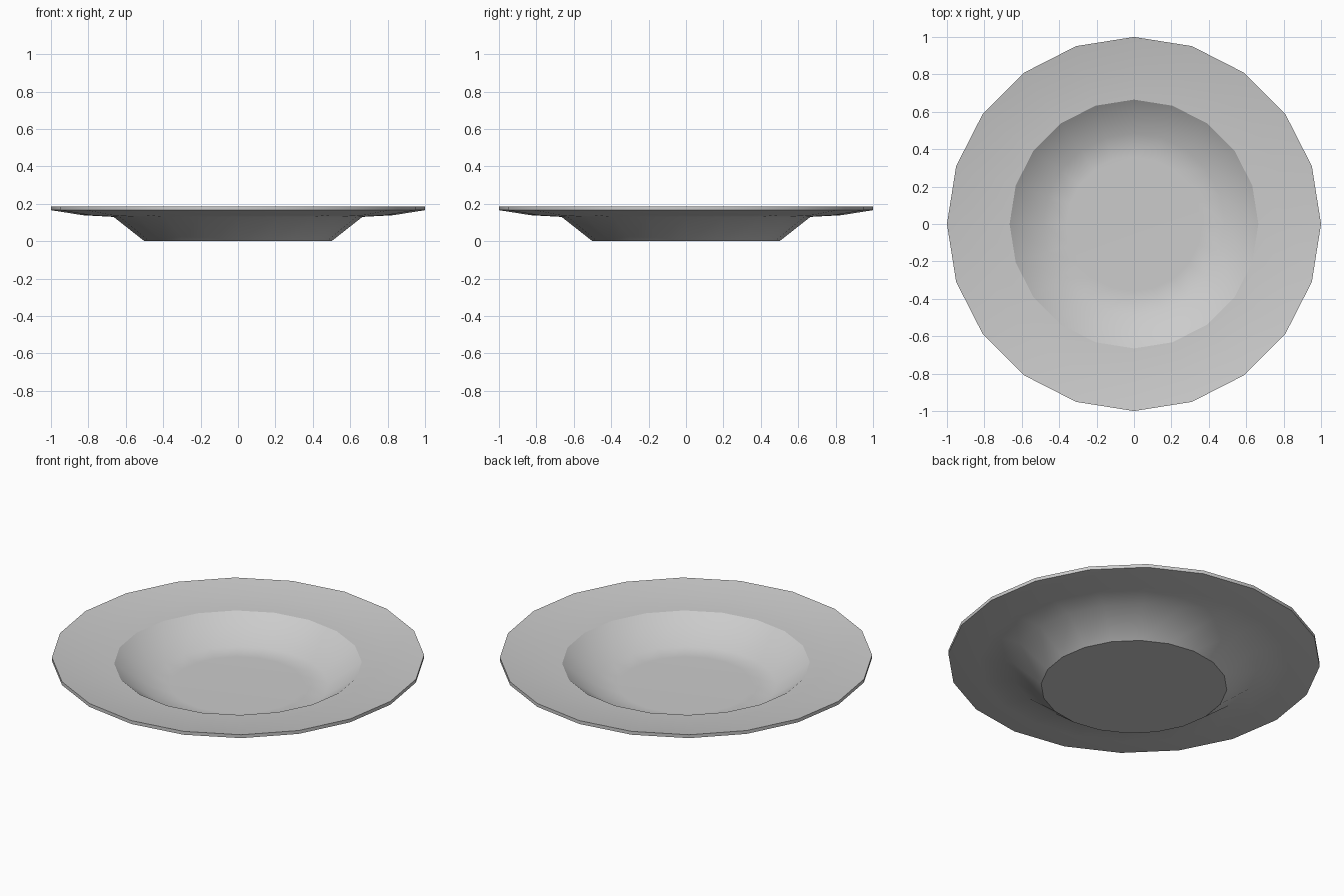
import bpy, bmesh
from math import cos, sin, tau

if "Cube" in bpy.data.objects:
    bpy.data.objects.remove(bpy.data.objects["Cube"])

SIDES = 20

# Cross-section (radius, height): underside foot, wall, rim, then back down inside
PROFILE = [(0.5, 0.0), (0.665, 0.13), (0.83, 0.139), (1.0, 0.166),
           (1.0, 0.186), (0.83, 0.157), (0.665, 0.147), (0.485, 0.017), (0.36, 0.014)]
SHARP_RINGS = {0, 3, 4, 6}   # foot edge, both lip edges, inner rim edge

bm = bmesh.new()
rings = [[bm.verts.new((r * cos(tau * i / SIDES), r * sin(tau * i / SIDES), z))
          for i in range(SIDES)] for r, z in PROFILE]

# Plate walls
for a, b in zip(rings, rings[1:]):
    for i in range(SIDES):
        j = (i + 1) % SIDES
        bm.faces.new((a[i], a[j], b[j], b[i]))

# Base underneath and eating surface inside
bm.faces.new(rings[0][::-1])
bm.faces.new(rings[-1])
bmesh.ops.recalc_face_normals(bm, faces=bm.faces)

# Smooth shading with crisp edges at the foot and rim
for f in bm.faces:
    f.smooth = True
for k in SHARP_RINGS:
    for i in range(SIDES):
        bm.edges.get((rings[k][i], rings[k][(i + 1) % SIDES])).smooth = False

mesh = bpy.data.meshes.new("plate")
bm.to_mesh(mesh)
bm.free()
plate = bpy.data.objects.new("plate", mesh)
bpy.context.collection.objects.link(plate)
